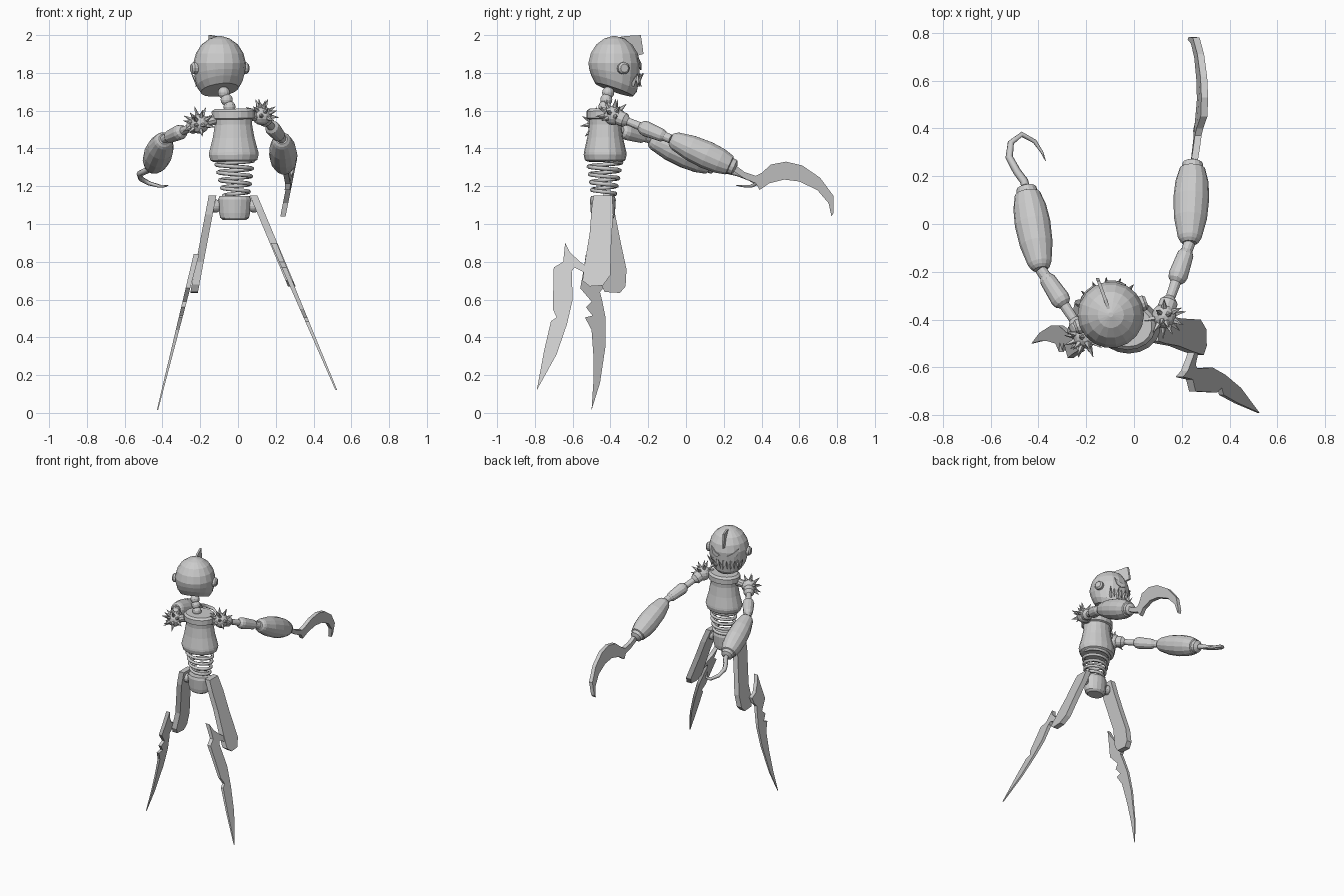
import bpy, bmesh, math
from mathutils import Vector, Quaternion

cube = bpy.data.objects.get("Cube")
if cube:
    bpy.data.objects.remove(cube)

metal = bpy.data.materials.new("grey_metal")
metal.use_nodes = True
GREY = (.6, .6, .6, 1)
metal.diffuse_color = GREY
metal.node_tree.nodes["Principled BSDF"].inputs["Base Color"].default_value = GREY


def finish(name, bm):
    """Turn a bmesh into a flat shaded object."""
    bmesh.ops.recalc_face_normals(bm, faces=bm.faces)
    mesh = bpy.data.meshes.new(name)
    bm.to_mesh(mesh)
    bm.free()
    mesh.materials.append(metal)
    ob = bpy.data.objects.new(name, mesh)
    bpy.context.collection.objects.link(ob)
    return ob


def add_lathe(bm, a, b, profile, sides=16, squash=1):
    """Revolve (fraction, radius) pairs round the line from a to b."""
    a, b = Vector(a), Vector(b)
    turn = (b - a).to_track_quat('Z', 'Y')
    rings = []
    for t, r in profile:
        ring = []
        for i in range(sides):
            ang = math.tau * i / sides
            off = turn @ Vector((r * math.cos(ang), r * math.sin(ang), 0))
            off.y *= squash
            ring.append(bm.verts.new(a.lerp(b, t) + off))
        rings.append(ring)
    for low, high in zip(rings, rings[1:]):
        for i in range(sides):
            j = (i + 1) % sides
            bm.faces.new((low[i], low[j], high[j], high[i]))
    bm.faces.new(rings[0])
    bm.faces.new(rings[-1])


def lathe(name, a, b, profile, sides=16, squash=1):
    bm = bmesh.new()
    add_lathe(bm, a, b, profile, sides, squash)
    return finish(name, bm)


def ball(name, centre, radius):
    bm = bmesh.new()
    bmesh.ops.create_uvsphere(bm, u_segments=12, v_segments=8, radius=radius)
    bmesh.ops.translate(bm, vec=centre, verts=bm.verts)
    return finish(name, bm)


def plate(name, outline, place, half):
    """Extrude a flat outline; place maps it to space, half gives half thickness."""
    bm = bmesh.new()
    sides = []
    for s in (-1, 1):
        sides.append([bm.verts.new(place(u, v) + Vector((s * half(v), 0, 0)))
                      for u, v in outline])
        bm.faces.new(sides[-1])
    n = len(outline)
    for i in range(n):
        j = (i + 1) % n
        bm.faces.new((sides[0][i], sides[0][j], sides[1][j], sides[1][i]))
    return finish(name, bm)


def tube(name, points, radius, taper=0):
    """Sweep a round wire along a path, thinning towards its end."""
    curve = bpy.data.curves.new(name, 'CURVE')
    curve.dimensions = '3D'
    curve.bevel_depth = radius
    curve.bevel_resolution = 1
    curve.use_fill_caps = True
    line = curve.splines.new('POLY')
    line.points.add(len(points) - 1)
    for i, (p, q) in enumerate(zip(line.points, points)):
        p.co = (*q, 1)
        p.radius = 1 - taper * (i / (len(points) - 1)) ** 2
    curve.materials.append(metal)
    ob = bpy.data.objects.new(name, curve)
    bpy.context.collection.objects.link(ob)
    return ob


# Head: domed skull with a jaw that drops towards the face
HEAD = Vector((-.097, -.38, 1.85))
YAW = math.radians(20)
FACE = Vector((-math.sin(YAW), math.cos(YAW), 0))
SIDE = Vector((math.cos(YAW), math.sin(YAW), 0))
head = lathe("head", HEAD - Vector((0, 0, .14)), HEAD + Vector((0, 0, .145)),
             [(0, .05), (0, .1), (.12, .122), (.3, .134), (.5, .139), (.68, .126),
              (.84, .097), (.95, .055), (1, .01)], 18)
for v in head.data.vertices:
    drop = max(0, min(1, (HEAD.z - v.co.z) / .1))
    v.co.z -= .36 * drop * (v.co - HEAD).dot(FACE)


def on_face(angle, z, out=0):
    """Point on the skull at an angle from the face direction."""
    r = math.sqrt(max(0, .139 ** 2 - (z - HEAD.z) ** 2 * (1 if z > HEAD.z else .3))) + out
    a = math.radians(angle)
    p = HEAD + (FACE * math.cos(a) + SIDE * math.sin(a)) * r
    p.z = z
    return p


# Crest over the brow
plate("crest", [(0, 1.985), (.06, 1.995), (.15, 2), (.158, 1.95), (.165, 1.9),
                (.125, 1.89), (.09, 1.94)],
      lambda u, v: Vector((HEAD.x, HEAD.y, v)) + FACE * u, lambda v: .007)

for s, label in ((1, "left"), (-1, "right")):
    # Ears
    ear = HEAD + SIDE * s * .125 - Vector((0, 0, .025))
    lathe(label + "_ear", ear, ear + SIDE * s * .035, [(0, .032), (.7, .032), (1, .022)], 12)
    # Slanted eyes
    bm = bmesh.new()
    for out in (0, .006):
        bm.faces.new([bm.verts.new(on_face(s * a, z, out))
                      for a, z in ((10, 1.83), (26, 1.85), (45, 1.88), (38, 1.83), (24, 1.815))])
    bmesh.ops.bridge_loops(bm, edges=bm.edges[:])
    finish(label + "_eye", bm)

# Interlocking teeth round the jaw
bm = bmesh.new()
for i in range(-5, 6):
    up = i % 2
    root = on_face(i * 11, 1.735 if up else 1.79, -.008)
    tip = on_face(i * 11 + 2, 1.8 if up else 1.725, .022)
    add_lathe(bm, root, tip, [(0, .015), (1, .001)], 4)
finish("teeth", bm)

# Neck beads
for i in range(3):
    t = i / 2
    ball("neck_bead", Vector((-.045 - .03 * t, -.432 + .02 * t, 1.62 + .075 * t)), .032)

# Torso, coil waist and pelvis
lathe("torso", (-.022, -.428, 1.33), (-.025, -.428, 1.61),
      [(0, .11), (.03, .126), (.13, .134), (.18, .132), (.45, .112), (.7, .1), (.8, .102),
       (.82, .116), (.95, .116), (1, .1)], 18, .85)
coil = []
for i in range(73):
    t = i / 72
    a, r = math.tau * 4.5 * t, .1 - .035 * t
    coil.append((-.02 + .01 * t + r * math.cos(a), -.43 - .005 * t + r * math.sin(a) * .9,
                 1.335 - .185 * t))
tube("waist_spring", coil, .011)
lathe("pelvis", (-.018, -.44, 1.02), (-.018, -.44, 1.148),
      [(0, .06), (.1, .076), (.3, .082), (.85, .088), (1, .08)], 16, .78)

# Legs: flat thighs with barbed blade shins
LEFT_THIGH = [(-.49, 1.15), (-.39, 1.15), (-.385, 1.05), (-.395, .92), (-.4, .73), (-.44, .675),
              (-.51, .67), (-.548, .7), (-.535, .8), (-.51, .95), (-.5, 1.08)]
RIGHT_THIGH = [(-.49, 1.15), (-.39, 1.15), (-.375, 1.05), (-.345, .9), (-.315, .76), (-.32, .67),
               (-.35, .635), (-.43, .64), (-.45, .68), (-.44, .8), (-.47, .95), (-.49, 1.05)]
LEFT_SHIN = [(-.64, .9), (-.615, .85), (-.56, .8), (-.52, .77), (-.54, .745), (-.59, .77),
             (-.605, .75), (-.6, .6), (-.63, .47), (-.685, .31), (-.79, .12), (-.75, .335),
             (-.715, .485), (-.685, .505), (-.705, .55), (-.7, .77), (-.65, .8)]
RIGHT_SHIN = [(-.53, .84), (-.51, .79), (-.47, .73), (-.42, .71), (-.43, .67), (-.455, .64),
              (-.445, .6), (-.425, .5), (-.425, .36), (-.455, .16), (-.5, .015), (-.49, .17),
              (-.49, .3), (-.5, .44), (-.535, .505), (-.495, .515), (-.53, .56), (-.5, .59),
              (-.56, .66), (-.545, .74)]


def slant(x, z, slope):
    return lambda u, v: Vector((x + slope * (z - v), u, v))


def blade(v):
    return .003 + .014 * min(1, v)


plate("left_thigh", LEFT_THIGH, slant(.083, 1.15, .42), lambda v: .02)
plate("right_thigh", RIGHT_THIGH, slant(-.135, 1.15, -.19), lambda v: .02)
plate("left_shin_blade", LEFT_SHIN, slant(.083, 1.15, .425), blade)
plate("right_shin_blade", RIGHT_SHIN, slant(-.22, .84, -.25), blade)
for x in (-.12, .085):
    ball("hip_joint", Vector((x, -.44, 1.095)), .035)


def arm(label, shoulder, elbow, wrist, spike_axis, socket):
    """Spiked shoulder, spindle upper arm and barrel forearm."""
    shoulder, elbow, wrist = Vector(shoulder), Vector(elbow), Vector(wrist)
    ball(label + "_shoulder", shoulder, .052)
    lathe(label + "_shoulder_pin", socket, shoulder, [(0, .028), (1, .028)], 10)
    bm = bmesh.new()
    turn = Vector(spike_axis).to_track_quat('Z', 'Y')
    for i in range(14):
        z = 1 - i / 13
        r, a = math.sqrt(1 - z * z), i * 2.4
        d = turn @ Vector((r * math.cos(a), r * math.sin(a), z))
        add_lathe(bm, shoulder + d * .04, shoulder + d * .094, [(0, .015), (1, .001)], 5)
    finish(label + "_shoulder_spikes", bm)
    lathe(label + "_upper_arm", shoulder, elbow,
          [(0, .04), (.2, .038), (.26, .02), (.46, .022), (.5, .036), (.56, .041), (.85, .034),
           (.9, .024), (1, .024)], 12)
    lathe(label + "_forearm", elbow, wrist,
          [(0, .03), (.03, .042), (.07, .05), (.3, .069), (.55, .075), (.75, .069), (.9, .054),
           (.91, .045), (.97, .042), (1, .02)], 14)


arm("left", (.125, -.385, 1.575), (.232, -.08, 1.45), (.246, .265, 1.295),
    (.2, -.5, .8), (.06, -.42, 1.57))
arm("right", (-.205, -.47, 1.53), (-.39, -.19, 1.45), (-.452, .16, 1.3),
    (-.3, -.8, .4), (-.1, -.44, 1.56))

# Sickle on the left wrist
plate("sickle", [(.25, 1.32), (.31, 1.275), (.37, 1.255), (.4, 1.27), (.45, 1.315), (.53, 1.33),
                 (.615, 1.31), (.71, 1.245), (.78, 1.15), (.782, 1.06), (.77, 1.04), (.755, 1.11),
                 (.695, 1.18), (.6, 1.225), (.52, 1.235), (.44, 1.215), (.39, 1.18), (.37, 1.215),
                 (.31, 1.24), (.25, 1.28)],
      lambda u, v: Vector((.25 + .2 * (v - 1.1) * min(1, max(0, (u - .25) * 5)), u, v)),
      lambda v: .014)

# Hook on the right wrist
tube("hook", [(-.45, .14, 1.305), (-.46, .18, 1.295), (-.49, .22, 1.28), (-.522, .28, 1.265),
              (-.515, .34, 1.24), (-.47, .375, 1.215), (-.415, .345, 1.2), (-.385, .3, 1.2),
              (-.37, .265, 1.205)], .018, .9)
